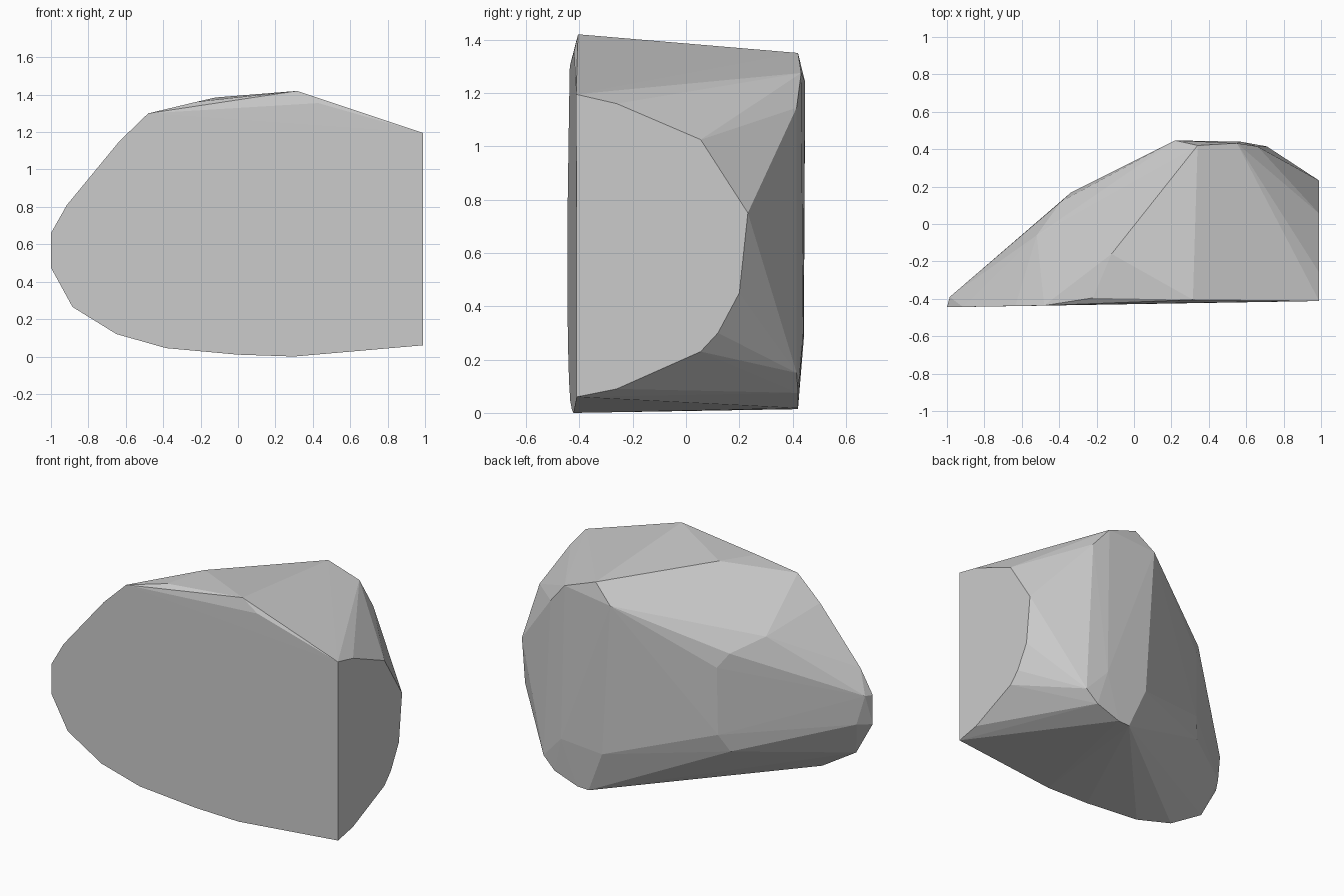
import bpy, bmesh

if "Cube" in bpy.data.objects:
    bpy.data.objects.remove(bpy.data.objects["Cube"])

# Flat front face outline (x, z); the face leans slightly in y
front_outline = [
    (-1, .66), (-1, .475), (-.885, .265), (-.65, .12), (-.385, .045),
    (0, .01), (.3, 0), (.43, 1.355), (-.48, 1.30), (-.635, 1.15), (-.915, .81),
]

# Flat broken right side outline (y, z)
side_outline = [
    (-.41, .06), (-.26, .09), (.055, .23), (.12, .30), (.20, .45),
    (.232, .75), (.055, 1.025), (-.26, 1.16), (-.412, 1.195),
]

# Corner points of the chipped top, back and base
corners = [
    (-.22, -.395, 1.362), (.315, -.405, 1.42), (-.12, -.16, 1.385),   # top ridge
    (.34, .42, 1.35), (.55, .432, 1.275), (.66, .415, 1.145),         # back top
    (.22, .447, 1.24), (.57, .44, .30), (.28, .442, .28),             # back face
    (.71, .415, .15), (.63, .42, .075), (.47, .42, .018), (.39, .42, .014),  # back base
    (-.46, -.27, 1.21), (-.52, -.06, 1.05), (-.39, .12, .975),        # left shoulder
    (-.335, .17, .89), (-.34, .165, .463), (-.39, .11, .35),          # left flank
    (-.985, -.39, .67), (-.945, -.36, .49),                           # left tip
]

points = [(x, -.4275 + .0175 * x, z) for x, z in front_outline]
points += [(.99, y, z) for y, z in side_outline]
points += corners

# Rock: faceted hull around the chipped corners
bm = bmesh.new()
for p in points:
    bm.verts.new(p)
hull = bmesh.ops.convex_hull(bm, input=bm.verts[:])
stray = [v for v in bm.verts if not v.link_faces]
bmesh.ops.delete(bm, geom=stray, context='VERTS')
bmesh.ops.dissolve_limit(bm, angle_limit=.005, verts=bm.verts[:], edges=bm.edges[:])
bmesh.ops.recalc_face_normals(bm, faces=bm.faces[:])
mesh = bpy.data.meshes.new("rock")
bm.to_mesh(mesh)
bm.free()

# Stone colour
stone = bpy.data.materials.new("grey stone")
stone.diffuse_color = (.6, .6, .6, 1)
stone.use_nodes = True
stone.node_tree.nodes["Principled BSDF"].inputs["Base Color"].default_value = stone.diffuse_color
mesh.materials.append(stone)

rock = bpy.data.objects.new("rock", mesh)
bpy.context.collection.objects.link(rock)
